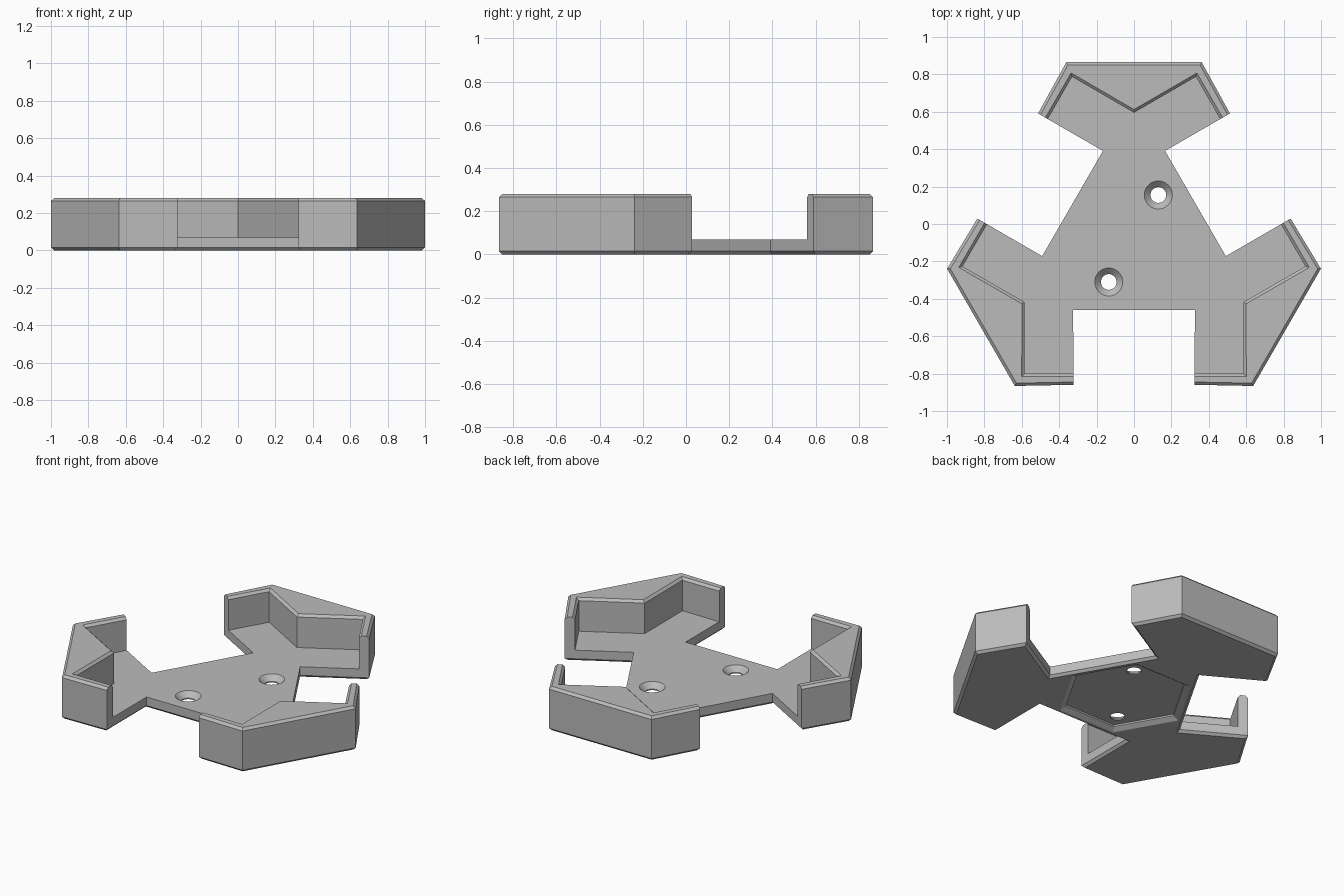
import bpy, bmesh, math
from mathutils import Vector, Matrix

if "Cube" in bpy.data.objects:
    bpy.data.objects.remove(bpy.data.objects["Cube"])

HEIGHT, FLOOR, CHAMFER, RECESS = 0.28, 0.07, 0.015, 0.03
CENTRE = Vector((0, -0.08))

grey = bpy.data.materials.new("light grey")
grey.use_nodes = True
grey.diffuse_color = (0.5, 0.5, 0.5, 1)
grey.node_tree.nodes["Principled BSDF"].inputs["Base Color"].default_value = (0.5, 0.5, 0.5, 1)

# Right half of one arm: notch corner, wall end, outer corners, pocket corners
NOTCH, INNER_END, OUTER_END = (0.166, 0.471), (0.461, 0.641), (0.513, 0.671)
OUTER, POCKET, POINT = (0.362, 0.945), (0.331, 0.867), (0, 0.675)


def mirrored(*half):
    return [Vector(p) for p in half] + [Vector((-x, y)) for x, y in reversed(half)]


def turned(points, k):
    """Place points on the k-th arm."""
    return [Matrix.Rotation(math.radians(120 * k), 2) @ p + CENTRE for p in points]


def three_fold(points):
    return [p for k in range(3) for p in turned(points, k)]


def ring(sides, radius, centre=CENTRE):
    return [centre + Vector((math.cos(a), math.sin(a))) * radius
            for a in (math.tau * i / sides for i in range(sides))]


def inset(points, amounts):
    """Move each edge of a counterclockwise outline inward by its own amount."""
    out = []
    for i, p in enumerate(points):
        d0 = (p - points[i - 1]).normalized()
        d1 = (points[(i + 1) % len(points)] - p).normalized()
        n0, n1 = Vector((-d0.y, d0.x)), Vector((-d1.y, d1.x))
        a, b = amounts[i - 1], amounts[i]
        det = n0.x * n1.y - n0.y * n1.x
        if abs(det) < 0.02:
            out.append(p + n0 * a)
        else:
            out.append(p + Vector((a * n1.y - b * n0.y, b * n0.x - a * n1.x)) / det)
    return out


bm = bmesh.new()


def loop(points, z):
    return [bm.verts.new((p.x, p.y, z)) for p in points]


def skin(*sections):
    """Side faces through outlines given as (z, points); returns the last row."""
    rows = [loop(points, z) for z, points in sections]
    for low, high in zip(rows, rows[1:]):
        for i in range(len(low)):
            bm.faces.new((low[i - 1], low[i], high[i], high[i - 1]))
    return rows[-1]


def flat(z, *outlines):
    """Flat face at height z: an outer outline with holes in it."""
    edges = []
    for points in outlines:
        row = loop(points, z)
        edges += [bm.edges.new((row[i - 1], row[i])) for i in range(len(row))]
    bmesh.ops.triangle_fill(bm, use_beauty=True, edges=edges, normal=(0, 0, 1))


# Base plate sides and underside, chamfered along the bottom
outline = three_fold(mirrored(NOTCH, INNER_END, OUTER_END, OUTER))
base = inset(outline, [CHAMFER] * len(outline))
skin((0, base), (CHAMFER, outline), (FLOOR, outline))
rim, well = ring(6, 0.4), ring(6, 0.365)
flat(0, base, rim)

# Hexagonal recess underneath with a sloped rim
skin((0, rim), (0.02, well), (RECESS, well))

# Two countersunk screw holes
hole_centres = [Vector((0.13, 0.155)), Vector((-0.135, -0.31))]
bores = [ring(32, 0.042, c) for c in hole_centres]
sinks = [ring(32, 0.075, c) for c in hole_centres]
for bore, sink in zip(bores, sinks):
    skin((RECESS, bore), (0.037, bore), (FLOOR, sink))
flat(RECESS, well, *bores)

# Floor inside the corner walls
floor = three_fold([Vector(p) for p in (NOTCH, INNER_END, POCKET, POINT)]
                   + mirrored(NOTCH, INNER_END, POCKET)[3:])
flat(FLOOR, floor, *sinks)

# Corner walls with chamfered rims and square ends
footprint = (mirrored(OUTER_END, OUTER)
             + [Vector((-x, y)) for x, y in (INNER_END, POCKET)]
             + [Vector(p) for p in (POINT, POCKET, INNER_END)])
bevels = [CHAMFER] * 3 + [0] + [CHAMFER] * 4 + [0]
for k in range(3):
    wall = turned(footprint, k)
    bm.faces.new(skin((FLOOR, wall), (HEIGHT - CHAMFER, wall), (HEIGHT, inset(wall, bevels))))

# Join the surfaces and merge the flush side faces of plate and walls
bmesh.ops.remove_doubles(bm, verts=bm.verts, dist=0.0001)
bmesh.ops.recalc_face_normals(bm, faces=bm.faces)
flush = [e for e in bm.edges if len(e.link_faces) == 2 and e.calc_face_angle() < 0.01
         and all(abs(f.normal.z) < 0.01 for f in e.link_faces)]
bmesh.ops.dissolve_edges(bm, edges=flush, use_verts=False)

mesh = bpy.data.meshes.new("three_arm_holder")
bm.to_mesh(mesh)
bm.free()
mesh.materials.append(grey)
holder = bpy.data.objects.new("three_arm_holder", mesh)
bpy.context.scene.collection.objects.link(holder)
bpy.context.view_layer.objects.active = holder
holder.select_set(True)
bpy.ops.object.shade_smooth_by_angle(angle=math.radians(25))
